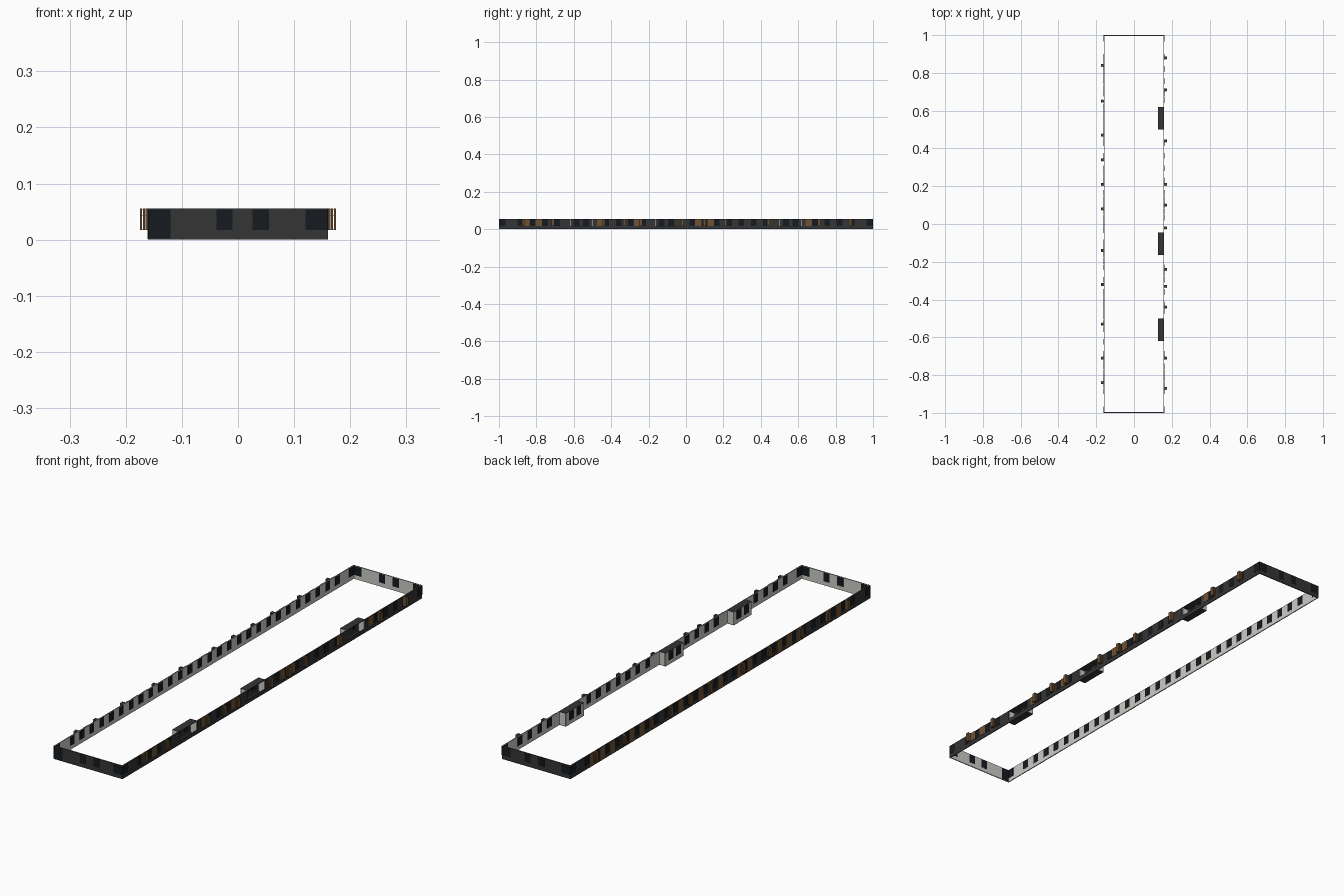
import bpy, bmesh, random
from mathutils import Matrix, Vector

if "Cube" in bpy.data.objects:
    bpy.data.objects.remove(bpy.data.objects["Cube"])

random.seed(4)
H = 0.056          # storey height
T = 0.004          # wall thickness
X, Y = 0.16, 1.0   # outer half sizes


def material(name, rgb):
    m = bpy.data.materials.new(name)
    m.diffuse_color = (*rgb, 1)
    m.use_nodes = True
    m.node_tree.nodes["Principled BSDF"].inputs["Base Color"].default_value = m.diffuse_color
    return m


DARK = material("dark_render", (0.035, 0.035, 0.035))
LIGHT = material("pale_lining", (0.6, 0.6, 0.57))
GLASS = material("dark_glass", (0.008, 0.011, 0.014))
BROWN = material("brown_timber", (0.16, 0.085, 0.035))


def boxes(name, items, mat):
    """One object from a list of (x0, x1, y0, y1, z0, z1) boxes."""
    bm = bmesh.new()
    for x0, x1, y0, y1, z0, z1 in items:
        size = Matrix.Diagonal((x1 - x0, y1 - y0, z1 - z0, 1))
        mid = Vector((x0 + x1, y0 + y1, z0 + z1)) / 2
        bmesh.ops.create_cube(bm, size=1, matrix=Matrix.Translation(mid) @ size)
    me = bpy.data.meshes.new(name)
    bm.to_mesh(me)
    bm.free()
    me.materials.append(mat)
    ob = bpy.data.objects.new(name, me)
    bpy.context.collection.objects.link(ob)
    return ob


half = T / 2
bays = [(-0.62, -0.50), (-0.165, -0.045), (0.50, 0.62)]
BX = 0.127         # inner face of the recessed bays

# Right wall is broken by the bays, the other walls are continuous
edges = [-Y] + [v for b in bays for v in b] + [Y]
runs = list(zip(edges[::2], edges[1::2]))
outer, lining = [], []
for a, b in runs:
    outer.append((X - half, X, a, b, 0, H))
    lining.append((X - T, X - half, a, b, 0, H))
outer.append((-X, -X + half, -Y, Y, 0, H))
lining.append((-X + half, -X + T, -Y + T, Y - T, 0, H))
for s in (-1, 1):
    o, m, i = sorted((s * Y, s * (Y - half))), s * (Y - half), s * (Y - T)
    outer.append((-X, X, *o, 0, H))
    lining.append((-X + T, X - T, *sorted((m, i)), 0, H))

# Recessed bays: inner wall, cheeks, floor, ceiling and low parapet
slabs = []
for a, b in bays:
    lining.append((BX, BX + half, a, b, 0.001, H - 0.001))
    outer.append((BX + half, BX + T, a, b, 0.001, H - 0.001))
    for y0 in (a, b - T):
        lining.append((BX, X - half, y0, y0 + T, 0.001, H - 0.001))
    outer.append((X - half, X, a, b, 0, 0.017))
    slabs += [(BX, X, a, b, 0, 0.002), (BX, X, a, b, H - 0.002, H)]
boxes("outer_walls", outer, DARK)
boxes("inner_lining", lining, LIGHT)
boxes("bay_slabs", slabs, DARK)

# Windows run through the walls and show on both faces
e, z0, z1 = 0.0008, 0.017, 0.054
ys = [-0.885 + i * 0.0656 for i in range(28)]
windows = []
for y in ys:
    windows.append((-X - e, -X + T + e, y - 0.015, y + 0.015, z0, z1))
    if not any(a - 0.016 < y < b + 0.016 for a, b in bays):
        windows.append((X - T - e, X + e, y - 0.015, y + 0.015, z0, z1))
for a, b in bays:
    for y in (a + 0.035, b - 0.035):
        windows.append((BX - e, BX + T + e, y - 0.016, y + 0.016, z0, z1))
for s in (-1, 1):
    yr = sorted((s * (Y - T - e), s * (Y + e)))
    for x0, x1 in ((-0.038, -0.01), (0.026, 0.055)):
        windows.append((x0, x1, *yr, z0, z1))
    # corner glazing wraps round onto the long walls
    windows.append((-X - e, -0.12, *yr, 0.002 if s < 0 else z0, z1))
    windows.append((0.12, X + e, *yr, z0, z1))
    for xr in ((-X - e, -X + T + e), (X - T - e, X + e)):
        windows.append((*xr, *sorted((s * (Y - 0.035), s * (Y + e))), z0, z1))
boxes("windows", windows, GLASS)

# Brown cladding panels between windows on the outer long sides
panels = []
for y0, y1 in zip(ys, ys[1:]):
    a, b = y0 + 0.016, y1 - 0.016
    if random.random() < 0.75:
        panels.append((-X - 0.0015, -X, a, b, 0.001, H))
    if random.random() < 0.25 and not any(p < b and q > a for p, q in bays):
        panels.append((X, X + 0.0015, a, b, z0, H))
boxes("timber_panels", panels, BROWN)

# Small louvred shutters standing off both long sides
right = [0.88, 0.71, 0.44, 0.21, 0.10, -0.02, -0.24, -0.33, -0.44, -0.71, -0.87]
left = [0.84, 0.65, 0.47, 0.34, 0.21, 0.08, -0.14, -0.32, -0.53, -0.71, -0.84]
slats, rails = [], []
for s, places in ((1, right), (-1, left)):
    for y in places:
        for d in (0.001, 0.006, 0.011):
            xr = sorted((s * (X + d), s * (X + d + 0.0035)))
            slats.append((*xr, y - 0.008, y + 0.008, z0, H))
        xr = sorted((s * X, s * (X + 0.014)))
        for z in (z0 + 0.001, 0.043, H - 0.002):
            rails.append((*xr, y - 0.007, y + 0.007, z, z + 0.001))
boxes("shutter_slats", slats, BROWN)
boxes("shutter_rails", rails, DARK)
